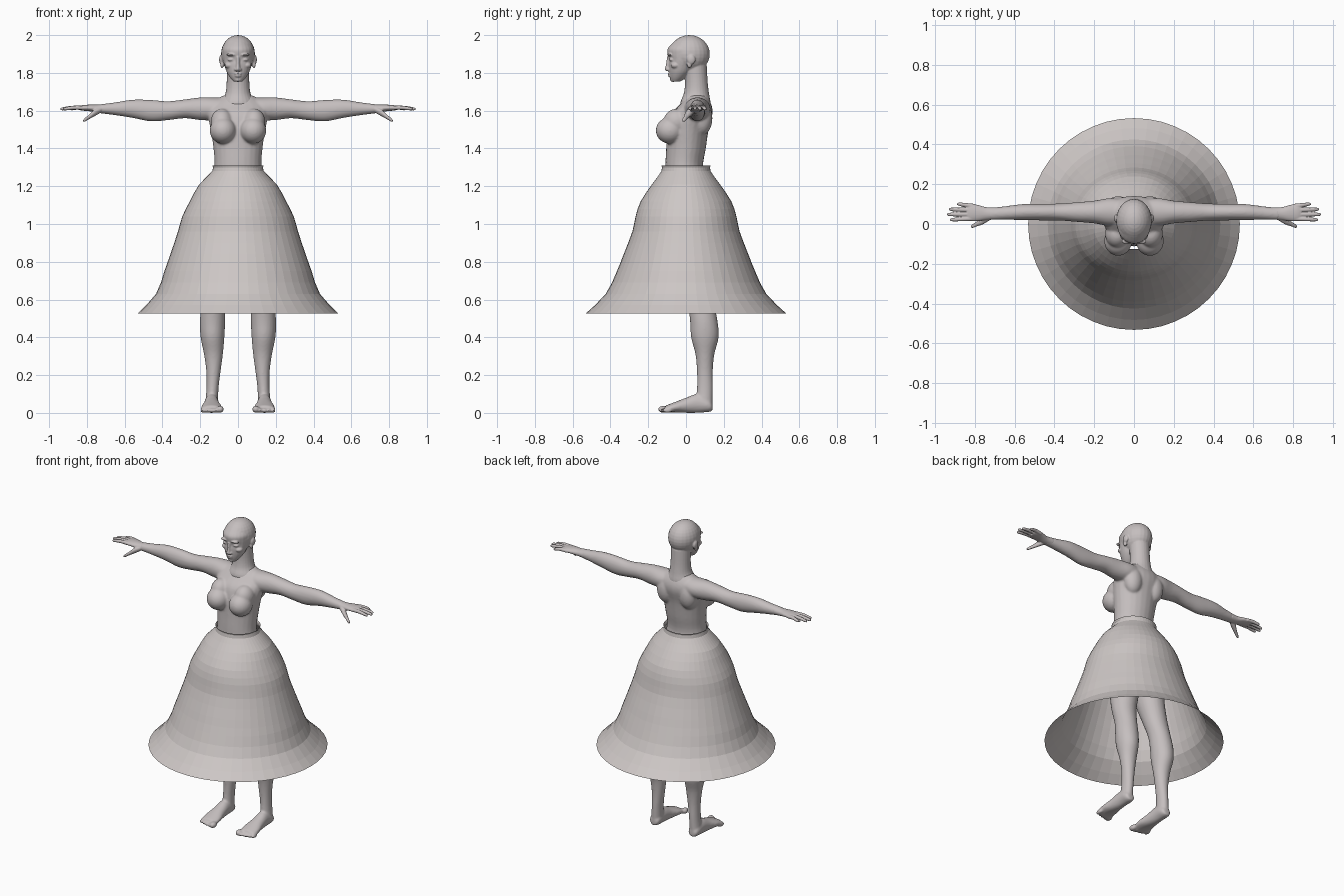
import bpy
import bmesh
import math
from mathutils import Matrix, Vector

cube = bpy.data.objects.get("Cube")
if cube:
    bpy.data.objects.remove(cube, do_unlink=True)


def material(name, colour):
    mat = bpy.data.materials.new(name)
    mat.use_nodes = True
    mat.diffuse_color = (*colour, 1)
    shader = mat.node_tree.nodes["Principled BSDF"]
    shader.inputs["Base Color"].default_value = (*colour, 1)
    return mat


SKIN = material("pale grey skin", (.56, .52, .52))
CLOTH = material("pale grey cloth", (.61, .57, .56))


def smooth_rows(rows, steps):
    """Catmull-Rom interpolation between cross-sections."""
    points = [Vector(row) for row in rows]
    points = [points[0], *points, points[-1]]
    result = []
    for before, start, end, after in zip(points, points[1:], points[2:], points[3:]):
        leave, arrive = (end - before) / 2, (after - start) / 2
        for step in range(steps):
            t = step / steps
            bend = leave * (1 - t) - arrive * t + (end - start) * (2 * t - 1)
            result.append(start.lerp(end, t) + bend * t * (1 - t))
    return result + [points[-1]]


def ellipse(bm, place, width, depth, sides):
    angles = [math.tau * i / sides for i in range(sides)]
    return [bm.verts.new(place(width * math.cos(a), depth * math.sin(a))) for a in angles]


def bridge(bm, rings):
    for low, high in zip(rings, rings[1:]):
        for i in range(len(low)):
            bm.faces.new((low[i - 1], low[i], high[i], high[i - 1]))


def loft(bm, axis, rows, side=1):
    """Closed tube; row = (position along axis, two centre offsets, two radii)."""
    order = {
        "x": lambda t, u, v: (t * side, u, v),
        "y": lambda t, u, v: (u * side, t, v),
        "z": lambda t, u, v: (u * side, v, t),
    }[axis]
    # A row with one radius is round
    full = [row if len(row) == 5 else (*row, row[-1]) for row in rows]
    rings = []
    for t, across, along, width, depth in smooth_rows(full, 4):
        place = lambda u, v: order(t, across + u, along + v)
        rings.append(ellipse(bm, place, width, depth, 24))
    bridge(bm, rings)
    bm.faces.new(rings[0])
    bm.faces.new(rings[-1])


def ball(bm, x, y, z, radii, side=1):
    shape = Matrix.Translation((x * side, y, z)) @ Matrix.Diagonal((*radii, 1))
    bmesh.ops.create_uvsphere(bm, u_segments=24, v_segments=16, radius=1, matrix=shape)


def finish(bm, name, mat):
    bmesh.ops.recalc_face_normals(bm, faces=bm.faces)
    mesh = bpy.data.meshes.new(name)
    bm.to_mesh(mesh)
    bm.free()
    mesh.materials.append(mat)
    obj = bpy.data.objects.new(name, mesh)
    bpy.context.collection.objects.link(obj)
    return obj


def fuse(bm, name, voxel, rounds):
    """Blend overlapping forms into one smooth skin."""
    obj = finish(bm, name, SKIN)
    remesh = obj.modifiers.new("blend", "REMESH")
    remesh.mode = "VOXEL"
    remesh.voxel_size = voxel
    remesh.use_smooth_shade = True
    relax = obj.modifiers.new("relax", "SMOOTH")
    relax.factor = .5
    relax.iterations = rounds


# Torso
body = bmesh.new()
loft(body, "z", [(1, 0, .02, .14, .1), (1.1, 0, .01, .17, .12), (1.2, 0, 0, .15, .11),
                 (1.3, 0, -.01, .125, .1), (1.4, 0, 0, .13, .105), (1.5, 0, .01, .145, .11),
                 (1.58, 0, .03, .16, .11), (1.63, 0, .05, .15, .085), (1.68, 0, .06, .08, .05)])

for side in (1, -1):
    # Breast and shoulder blade
    ball(body, .08, -.085, 1.495, (.07, .075, .07), side)
    ball(body, .085, -.05, 1.54, (.06, .07, .07), side)
    ball(body, .08, .085, 1.56, (.06, .055, .09), side)

    # Arm
    loft(body, "x", [(.04, .06, 1.62, .06, .05), (.12, .06, 1.61, .07, .06), (.2, .06, 1.61, .057, .06),
                     (.28, .06, 1.61, .05), (.37, .06, 1.6, .043, .05), (.46, .06, 1.6, .042, .057),
                     (.56, .06, 1.61, .04, .048), (.65, .055, 1.61, .034), (.73, .05, 1.61, .03, .024)], side)

    # Leg
    loft(body, "z", [(1.08, .08, .02, .09, .11), (.94, .09, .02, .09, .1), (.8, .1, .03, .085, .09),
                     (.68, .12, .05, .075), (.57, .13, .08, .065, .07), (.48, .135, .095, .067, .073),
                     (.4, .135, .1, .063, .073), (.31, .13, .1, .05), (.22, .13, .1, .038, .042),
                     (.13, .135, .1, .032, .042), (.04, .14, .095, .034, .045)], side)

    # Foot and toes
    loft(body, "y", [(.14, .14, .03, .02), (.12, .14, .04, .035), (.06, .14, .05, .037, .05),
                     (0, .14, .04, .043, .04), (-.06, .14, .03, .055, .027), (-.11, .14, .02, .054, .018)], side)
    for toe in range(5):
        size = .013 if toe else .019
        ball(body, .094 + .023 * toe, .006 * toe - .122, size, (size, .027, size), side)
fuse(body, "body", .0065, 6)

# Neck, skull and face
head = bmesh.new()
loft(head, "z", [(1.58, 0, .05, .1, .075), (1.64, 0, .05, .09, .08), (1.69, 0, .055, .067),
                 (1.75, 0, .055, .06), (1.84, 0, .05, .06)])
ball(head, 0, .018, 1.9, (.09, .108, .1))
loft(head, "z", [(1.755, 0, -.053, .025), (1.775, 0, -.043, .042), (1.805, 0, -.03, .06),
                 (1.84, 0, -.02, .072), (1.87, 0, -.01, .08), (1.9, 0, 0, .084, .098),
                 (1.93, 0, 0, .082, .096), (1.965, 0, .01, .06, .075)])

# Nose, lips and chin
loft(head, "z", [(1.81, 0, -.09, .015), (1.82, 0, -.093, .013, .02),
                 (1.845, 0, -.09, .01, .016), (1.885, 0, -.087, .01, .014)])
ball(head, 0, -.085, 1.796, (.021, .012, .006))
ball(head, 0, -.083, 1.784, (.018, .012, .007))
ball(head, 0, -.068, 1.764, (.02, .016, .012))

# Brows, eyes, nostrils, cheeks and ears
for side in (1, -1):
    ball(head, .036, -.087, 1.896, (.028, .014, .007), side)
    ball(head, .035, -.072, 1.87, (.02, .017, .01), side)
    ball(head, .012, -.09, 1.818, (.008, .013, .008), side)
    ball(head, .045, -.055, 1.84, (.026, .026, .018), side)
    ball(head, .088, .028, 1.87, (.012, .022, .026), side)
    ball(head, .084, .018, 1.845, (.01, .013, .02), side)
fuse(head, "head", .004, 3)

# Hands: palm, four fingers from the back to the front, thumb
REACH = (.89, .93, .94, .925)
for side, name in ((1, "left_hand"), (-1, "right_hand")):
    hand = bmesh.new()
    loft(hand, "x", [(.69, .053, 1.61, .031, .027), (.74, .052, 1.61, .032, .022),
                     (.78, .055, 1.614, .04, .018), (.82, .058, 1.615, .044, .015),
                     (.84, .058, 1.614, .036, .011)], side)
    for finger, reach in enumerate(REACH):
        base, tip = .09 - .021 * finger, .1 - .026 * finger
        loft(hand, "x", [(.8, base, 1.614, .011), ((.8 + reach) / 2, (base + tip) / 2, 1.616, .0105),
                         (reach - .012, tip, 1.61, .0085), (reach, tip, 1.608, .004)], side)
    loft(hand, "x", [(.725, .035, 1.606, .016), (.76, .016, 1.588, .018), (.79, 0, 1.566, .012),
                     (.81, -.01, 1.552, .01), (.82, -.014, 1.546, .004)], side)
    fuse(hand, name, .0035, 2)

# Skirt: open faceted bell; row = (height, half width, half depth)
PROFILE = [(1.31, .136, .13), (1.28, .136, .13), (1.21, .205, .18), (1.12, .255, .24), (1.04, .295, .267),
           (.96, .318, .284), (.84, .358, .33), (.75, .39, .366), (.63, .434, .425), (.525, .532, .532)]
skirt = bmesh.new()
bridge(skirt, [ellipse(skirt, lambda u, v: (u, v, height), width, depth, 48)
               for height, width, depth in smooth_rows(PROFILE, 2)])
finish(skirt, "skirt", CLOTH)
